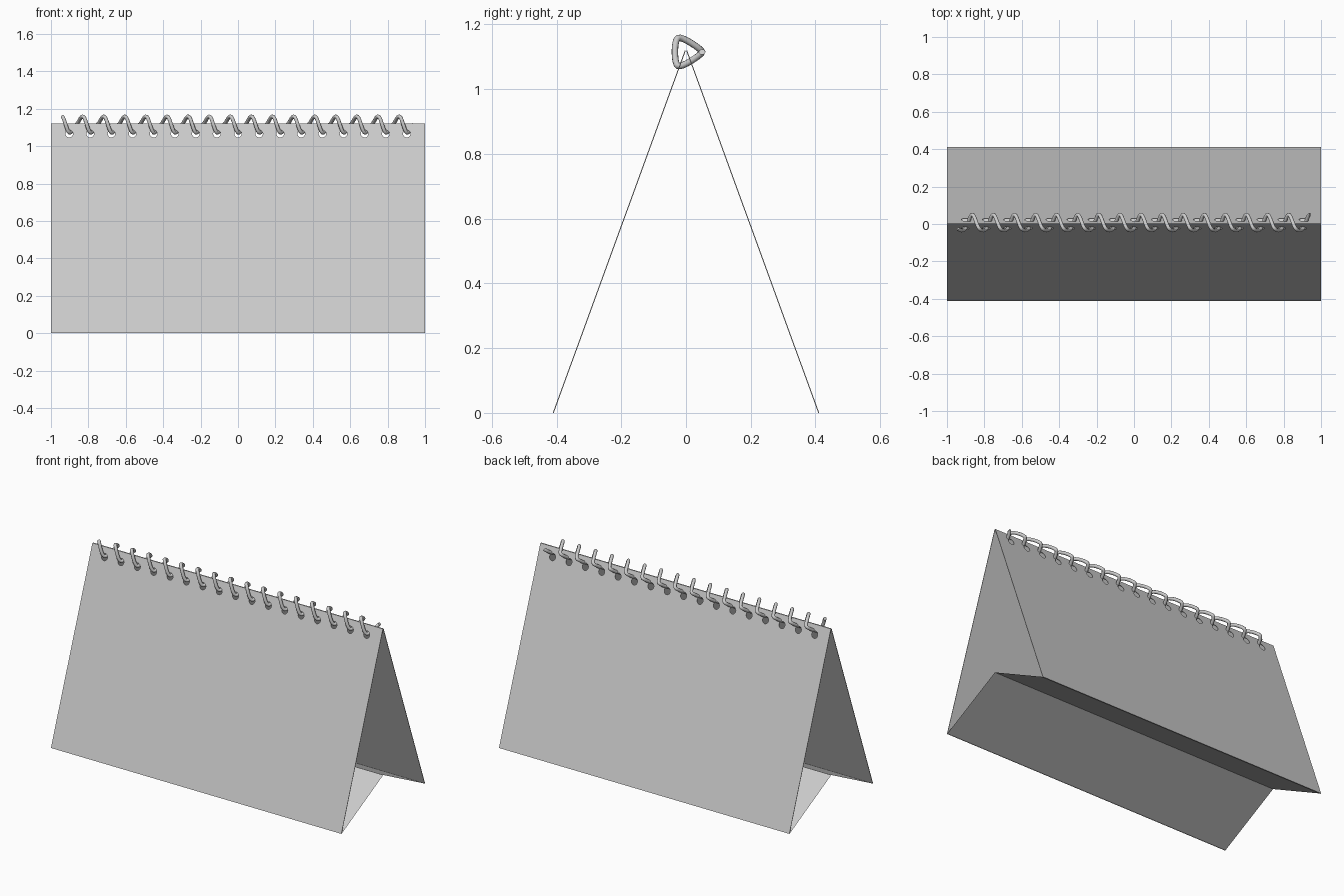
import bpy, bmesh
from math import pi
from mathutils import Vector, Matrix

if "Cube" in bpy.data.objects:
    bpy.data.objects.remove(bpy.data.objects["Cube"])

W, D, H = 1.0, 0.41, 1.12      # half width, half depth, height of the tent
RIDGE = 0.21                   # height of the folded base
T = 0.003                      # card thickness
TURNS, STEP = 17, 1.88 / 50    # three coil points per turn
X0 = -0.94


def mesh_object(name, bm):
    me = bpy.data.meshes.new(name)
    bm.to_mesh(me)
    bm.free()
    ob = bpy.data.objects.new(name, me)
    bpy.context.collection.objects.link(ob)
    return ob


def sheet(name, profile):
    """Card strip following a (y, z) profile across the full width."""
    bm = bmesh.new()
    rows = [[bm.verts.new((x, y, z)) for x in (-W, W)] for y, z in profile]
    for a, b in zip(rows, rows[1:]):
        bm.faces.new((a[0], a[1], b[1], b[0]))
    return mesh_object(name, bm)


# Hole punches, one per coil turn
bm = bmesh.new()
for i in range(TURNS):
    x = X0 + STEP * (3 * i + 1)
    m = Matrix.Translation((x, 0, 1.066)) @ Matrix.Rotation(pi / 2, 4, 'X')
    bmesh.ops.create_cone(bm, cap_ends=True, segments=20, radius1=0.02,
                          radius2=0.02, depth=0.2, matrix=m)
punch = mesh_object("hole_punch", bm)
punch.hide_render = True
punch.hide_set(True)

# Leaning front and back panels, punched along the top
for name, s in (("front_panel", -1), ("back_panel", 1)):
    ob = sheet(name, [(s * D, 0), (s * 0.002, H)])
    mod = ob.modifiers.new("thickness", 'SOLIDIFY')
    mod.thickness, mod.offset = T, 0
    cut = ob.modifiers.new("holes", 'BOOLEAN')
    cut.object, cut.operation, cut.solver = punch, 'DIFFERENCE', 'EXACT'

# Base folded upward along its middle
sheet("folded_base", [(-D, 0), (0, RIDGE), (D, 0)])

# Wire coil: top, bottom and back point on each turn
corners = [(-0.025, 1.158), (-0.025, 1.072), (0.05, 1.115)]
pts = [Vector((X0 + STEP * i, *corners[i % 3])) for i in range(-1, 3 * TURNS + 1)]
cu = bpy.data.curves.new("wire_coil", 'CURVE')
cu.dimensions = '3D'
cu.bevel_depth, cu.bevel_resolution, cu.resolution_u = 0.01, 3, 8
cu.use_fill_caps = True
sp = cu.splines.new('BEZIER')
sp.bezier_points.add(3 * TURNS - 1)
for i, bp in enumerate(sp.bezier_points):
    h = (pts[i + 2] - pts[i]) / 6
    if i % 3 == 2:
        h.z *= 0.5             # tighter bend at the back point
    bp.handle_left_type = bp.handle_right_type = 'FREE'
    bp.co = pts[i + 1]
    bp.handle_left, bp.handle_right = bp.co - h, bp.co + h
sp.use_smooth = True
bpy.context.collection.objects.link(bpy.data.objects.new("wire_coil", cu))
